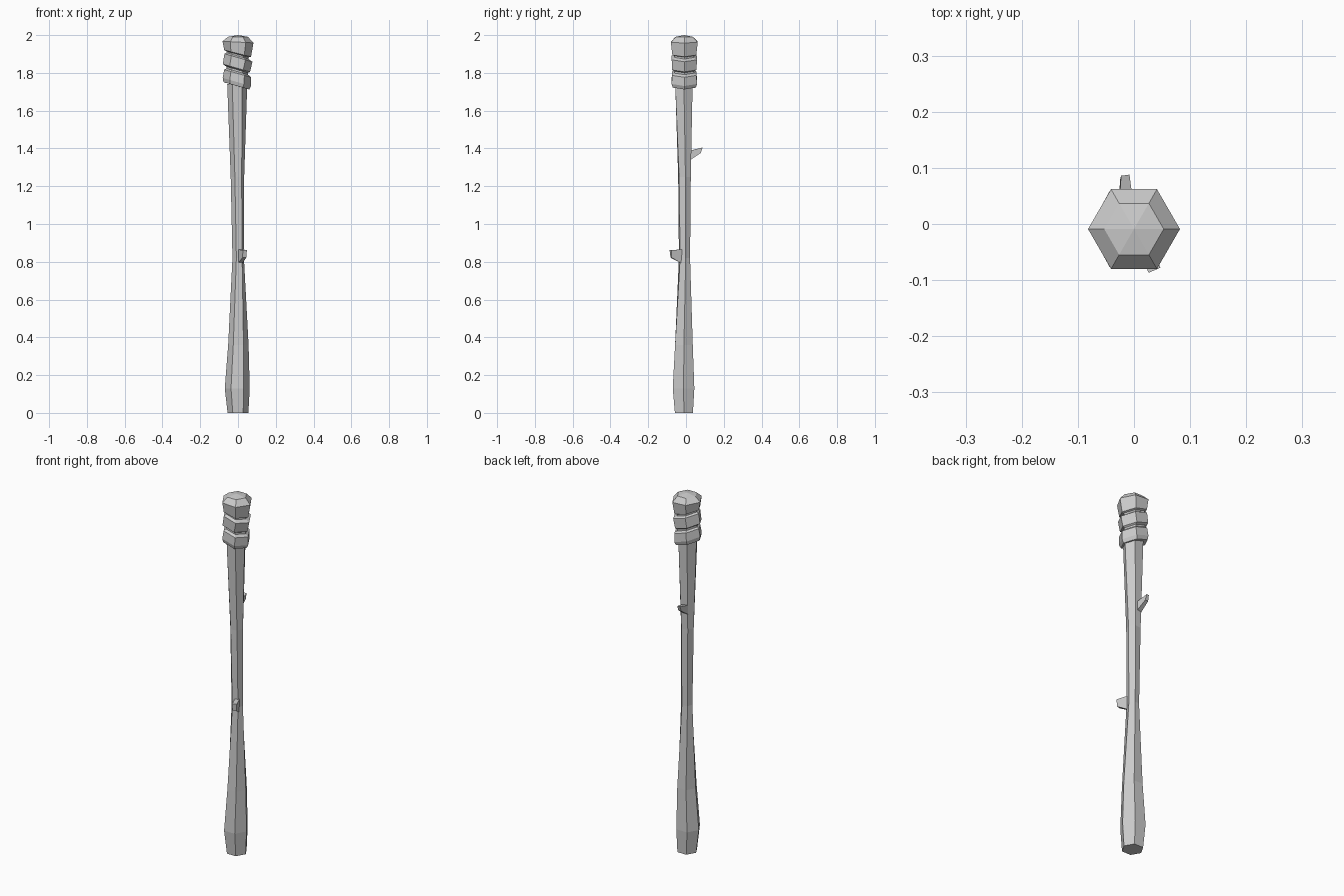
import bpy, bmesh
from math import cos, sin, pi, radians
from mathutils import Vector, Matrix

if "Cube" in bpy.data.objects:
    bpy.data.objects.remove(bpy.data.objects["Cube"])


def ring(r, z, cx=0, cy=0, turn=0, tilt=0):
    """Hexagonal loop, turned about z and tilted about y."""
    rot = Matrix.Rotation(radians(tilt), 3, 'Y')
    pts = [Vector((r * cos(k * pi / 3 + radians(turn)),
                   r * sin(k * pi / 3 + radians(turn)), 0)) for k in range(6)]
    return [rot @ p + Vector((cx, cy, z)) for p in pts]


def loft(name, rings, apex=None):
    """Skin a stack of loops; cap both ends, or fan the top to an apex."""
    bm = bmesh.new()
    loops = [[bm.verts.new(p) for p in r] for r in rings]
    n = len(loops[0])
    for a, b in zip(loops, loops[1:]):
        for i in range(n):
            j = (i + 1) % n
            bm.faces.new((a[i], a[j], b[j], b[i]))
    bm.faces.new(loops[0][::-1])
    if apex:
        tip = bm.verts.new(apex)
        for i in range(n):
            bm.faces.new((loops[-1][i], loops[-1][(i + 1) % n], tip))
    else:
        bm.faces.new(loops[-1])
    bmesh.ops.recalc_face_normals(bm, faces=bm.faces)
    mesh = bpy.data.meshes.new(name)
    bm.to_mesh(mesh)
    bm.free()
    ob = bpy.data.objects.new(name, mesh)
    bpy.context.collection.objects.link(ob)
    return ob


# Shaft: flared hexagonal handle with a thin, slightly twisted waist
loft("shaft", [ring(r, z, cx, cy, t) for z, r, cx, cy, t in (
    (0, .055, 0, -.011, 0),
    (.13, .066, -.004, -.013, 0),
    (.36, .054, .002, -.011, 0),
    (.82, .031, .001, -.008, 12),
    (1.25, .036, -.003, -.008, 8),
    (1.74, .053, -.004, -.011, 0))])

# Carved head: two tilted bands separated by grooves, then a faceted knob
CY = -.009
head = [ring(r, z, cx, CY, 0, tilt) for z, r, cx, tilt in (
    (1.730, .052, -.004, 16),
    (1.732, .071, -.009, 16),
    (1.752, .078, -.006, 16),
    (1.797, .074, -.002, 16),
    (1.807, .060, -.004, 16),
    (1.817, .060, -.004, 16),
    (1.826, .075, -.008, 16),
    (1.880, .077, .002, 16),
    (1.890, .060, -.002, 16),
    (1.898, .060, -.002, 15),
    (1.903, .073, -.002, 14),
    (1.963, .082, 0, 3),
    (1.991, .053, 0, 0))]
loft("head", head, (0, CY, 2.0))

# Twig stubs: tapered four-sided pegs from base corners to tip corners
loft("front_twig", [
    [(-.002, -.022, .79), (.022, -.022, .79), (.026, -.022, .865), (-.002, -.022, .865)],
    [(.024, -.082, .822), (.044, -.076, .822), (.047, -.078, .862), (.026, -.087, .862)]])
loft("back_twig", [
    [(-.028, .01, 1.33), (.002, .01, 1.33), (.002, .01, 1.385), (-.028, .01, 1.385)],
    [(-.025, .078, 1.376), (-.007, .078, 1.376), (-.008, .088, 1.405), (-.023, .086, 1.405)]])
